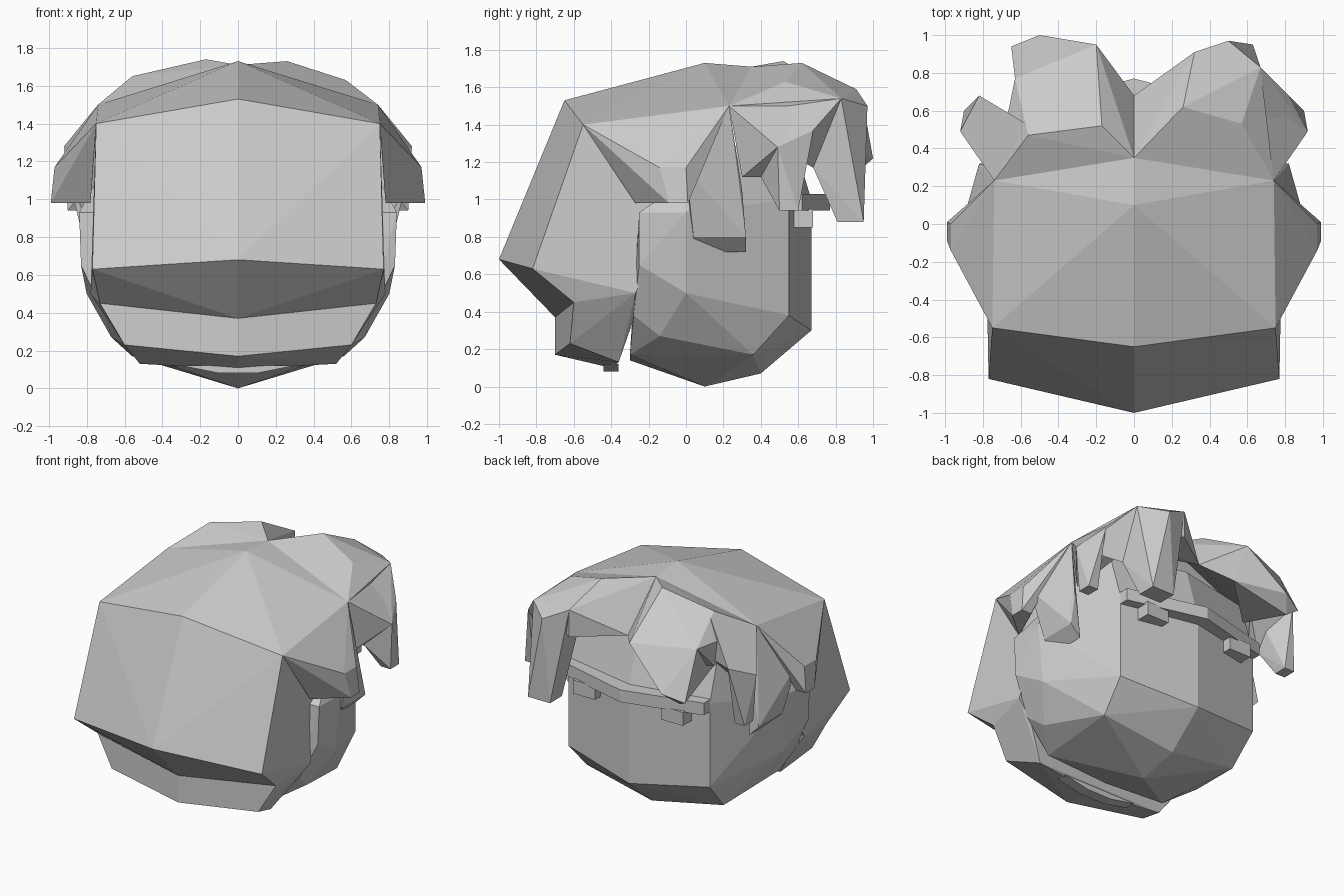
import bpy, bmesh
from mathutils import Vector

SIDE, AHEAD, UP = Vector.Fill(3), Vector.Fill(3), Vector.Fill(3)
SIDE.x = AHEAD.y = UP.z = 1

default_cube = bpy.data.objects.get("Cube")
if default_cube:
    bpy.data.objects.remove(default_cube)

grey = bpy.data.materials.new("plain_grey")
grey.use_nodes = True
grey.diffuse_color = (.6, .6, .6, 1)
shader = grey.node_tree.nodes["Principled BSDF"]
shader.inputs["Base Color"].default_value = grey.diffuse_color


def point(side, ahead, up):
    return SIDE * side + AHEAD * ahead + UP * up


def mirrored(corner):
    return Vector((-corner.x, corner.y, corner.z))


def facet(name, corners):
    """Flat-shaded solid wrapped around a few corner points."""
    mesh_builder = bmesh.new()
    for corner in sorted(set(corner.to_tuple() for corner in corners)):
        mesh_builder.verts.new(corner)
    result = bmesh.ops.convex_hull(mesh_builder, input=mesh_builder.verts)
    spare = set(item for item in result["geom_interior"] + result["geom_unused"]
                if isinstance(item, bmesh.types.BMVert))
    bmesh.ops.delete(mesh_builder, geom=list(spare), context="VERTS")
    bmesh.ops.dissolve_limit(mesh_builder, angle_limit=.06,
                             verts=mesh_builder.verts, edges=mesh_builder.edges)
    bmesh.ops.recalc_face_normals(mesh_builder, faces=mesh_builder.faces)
    mesh = bpy.data.meshes.new(name)
    mesh_builder.to_mesh(mesh)
    mesh_builder.free()
    mesh.materials.append(grey)
    bpy.context.scene.collection.objects.link(bpy.data.objects.new(name, mesh))


def symmetric_facet(name, corners):
    facet(name, corners + [mirrored(corner) for corner in corners])


def facet_pair(name, corners):
    facet("left_" + name, corners)
    facet("right_" + name, [mirrored(corner) for corner in corners])


def slab(centre, wide, deep, tilt=0):
    """Four corners of a small end face, raised on its outer side by the tilt."""
    return [centre + out * (SIDE * wide + UP * tilt) + front * AHEAD * deep
            for out in (-1, 1) for front in (-1, 1)]


# Head with a pointed chin, broad cheeks and a short neck
brow, mouth = point(0, .67, 1), point(0, .67, .3)
jaw, chin = point(0, .4, .07), point(0, .1, 0)
brow_side, cheek = point(.58, .55, 1), point(.58, .55, .38)
jaw_side, neck_side = point(.56, .36, .17), point(.67, -.14, .27)
cheekbone, ear_bottom, ear_top = point(.8, 0, .5), point(.83, -.25, .65), point(.84, -.25, .93)
forehead = (UP - AHEAD * .3) * .4
symmetric_facet("head", [brow, mouth, jaw, chin, brow_side, cheek, jaw_side, neck_side,
                         cheekbone, ear_bottom, ear_top, ear_top + AHEAD * .25,
                         brow + forehead, brow_side + forehead,
                         point(0, -.3, .14), point(.5, -.3, .17), point(.7, -.28, .38)])

# Eyes
eye_base = slab(point(.36, .62, .85), .09, .06)
facet_pair("eye", eye_base + [corner + UP * .1 for corner in eye_base])

# Fringe band across the forehead
band_edge = [brow + AHEAD * .1, brow - AHEAD * .1,
             brow_side + AHEAD * .07, brow_side - AHEAD * .1]
symmetric_facet("fringe_band", [corner + UP * .03 for corner in band_edge]
                + [corner - UP * .06 for corner in band_edge])

# Main hair volume over the crown and back
crown, parting, temple = point(0, .1, 1.73), point(0, .35, 1.71), point(.74, .23, 1.5)
back_top, back_tip = point(0, -.65, 1.53), point(0, -1, .68)
shoulder, back_corner = point(.75, -.55, 1.4), point(.77, -.82, .63)
nape, nape_side = point(0, -.7, .37), point(.73, -.6, .45)
hair_edge, hair_corner = point(.78, -.27, .95), point(.78, -.27, .5)
symmetric_facet("back_hair", [crown, parting, temple, back_top, back_tip, shoulder,
                              back_corner, nape, nape_side, hair_edge, hair_corner])

# Lower hair at the nape
nape_base = point(.52, -.36, .13)
symmetric_facet("nape_hair", [nape, nape - UP * .2, nape_side, hair_corner, nape_base,
                              point(.6, -.62, .23), point(.67, -.28, .36), point(0, -.4, .1)])
symmetric_facet("nape_tuft", slab(point(.2, -.4, .1), .1, .04, .02))

# Flared hair in front of the ears
flare = slab(point(.95, -.04, .98), .04, .05)
flare_front = point(.97, 0, 1.17)
facet_pair("side_flare", flare + [shoulder, temple, flare_front, flare_front - AHEAD * .14,
                                  hair_edge + UP * .03])

# Long lock beside each cheek
cheek_tip = slab(point(.78, .18, .76), .04, .14, .04)
facet_pair("cheek_lock", cheek_tip + [temple, flare_front - SIDE * .06, point(.77, .3, 1.05),
                                      temple - UP * .3])

# Short lock at each temple
crest = point(.57, .53, 1.63)
lock_back, lock_front = point(.92, .49, 1.28), point(.82, .68, 1.37)
lock_root = point(.75, .4, 1.12)
facet_pair("temple_hair", [temple, crest, lock_back, lock_front, lock_root,
                           lock_root - AHEAD * .1, crest - UP * .3])
facet_pair("temple_tip", slab(point(.86, .55, .94), .04, .05)
           + [lock_back, lock_front, lock_back - SIDE * .2, lock_root])

# Left fringe: rolled top and a long hanging lock
valley = point(0, .68, 1.4)
left_roll, left_inner, left_outer = point(.26, .62, 1.73), point(.32, .91, 1.59), point(.67, .83, 1.54)
lock_inset = left_outer - UP * .17 - AHEAD * .15
facet("left_fringe", [parting, temple, crest, valley, left_roll, left_inner, left_outer,
                      left_inner - UP * .2, lock_inset])
facet("left_long_lock", slab(point(.54, .88, .88), .09, .07)
      + [left_inner, left_outer, lock_inset, lock_inset - UP * .2,
         left_inner - UP * .2 - AHEAD * .1, point(.5, .97, 1.5)])
facet("left_temple_bridge", [crest, left_outer, lock_front, lock_back, lock_inset - UP * .2])

# Right fringe: broad lock sweeping forward
right_roll, right_inner = point(-.17, .52, 1.74), point(-.2, .95, 1.5)
right_crest, right_outer = point(-.56, .47, 1.65), point(-.63, .77, 1.5)
right_inset = right_inner - UP * .2 - AHEAD * .15
facet("right_fringe", [parting, mirrored(temple), valley, right_roll, right_inner, right_crest,
                       right_outer, right_outer - UP * .2 - AHEAD * .2, right_inset])
facet("right_broad_lock", [point(-.5, 1, 1.22), point(-.65, .94, 1.17), point(-.58, .9, 1.13),
                           right_inner, right_crest, right_outer, right_crest - UP * .4,
                           right_inset])
